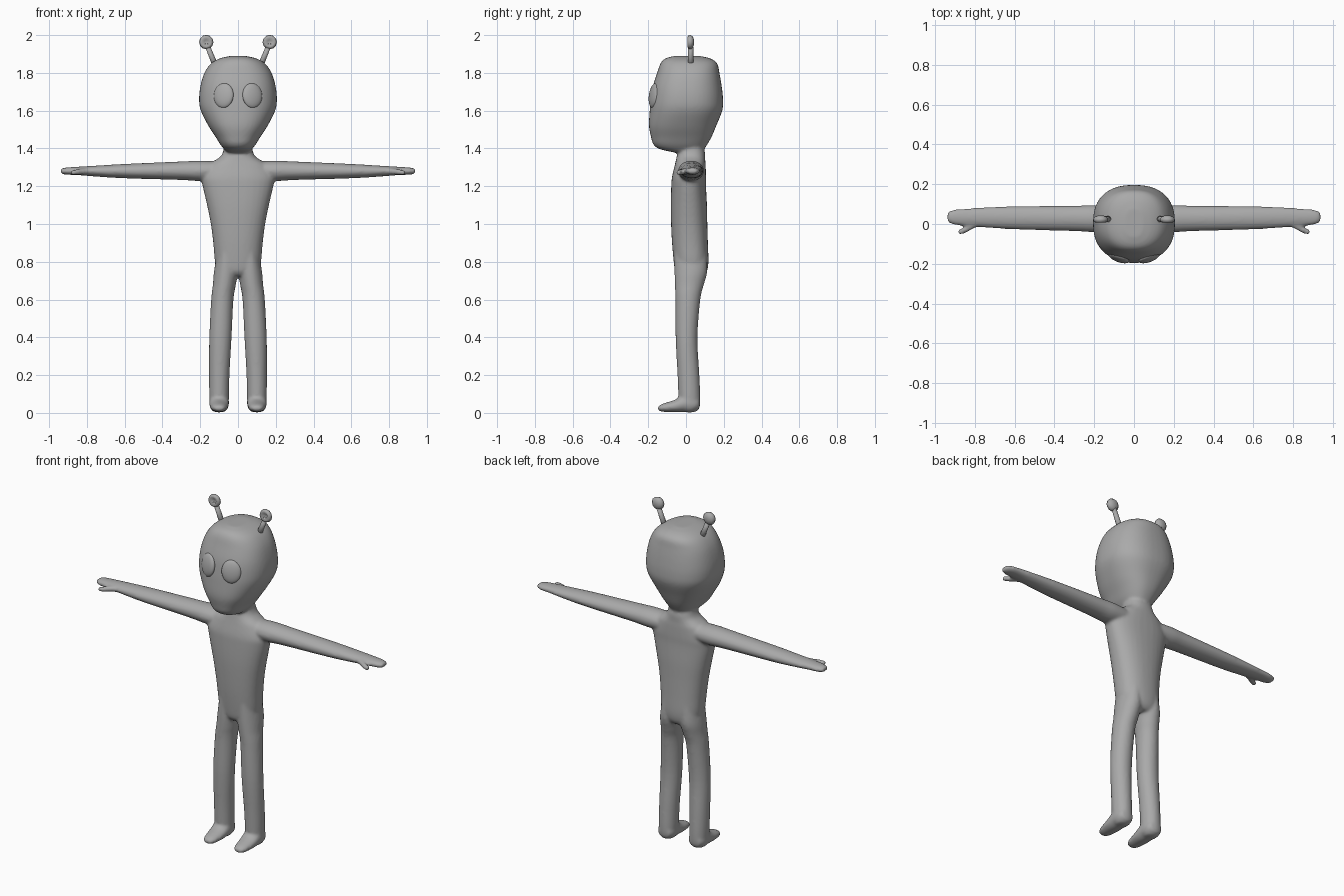
import bpy, bmesh, math
from mathutils import Matrix, Vector

grey = bpy.data.materials.new("matte grey")
grey.diffuse_color = (0.4, 0.4, 0.4, 1)


def catmull(a, b, c, d, t):
    return [0.5 * (2 * q + (r - p) * t + (2 * p - 5 * q + 4 * r - s) * t * t
                   + (3 * q - p - 3 * r + s) * t ** 3)
            for p, q, r, s in zip(a, b, c, d)]


def loft(bm, axis, rings, sign=1, power=2.0, sub=5, sides=32):
    """Closed skin through rings (position, centre u, centre v, radius u, radius v)."""
    fine = []
    for i in range(len(rings) - 1):
        a, d = rings[max(i - 1, 0)], rings[min(i + 2, len(rings) - 1)]
        fine += [catmull(a, rings[i], rings[i + 1], d, k / sub) for k in range(sub)]
    fine.append(rings[-1])
    loops = []
    for p, cu, cv, ru, rv in fine:
        loop = []
        for k in range(sides):
            t = 2 * math.pi * k / sides
            c, s = math.cos(t), math.sin(t)
            u = cu + ru * math.copysign(abs(c) ** (2 / power), c)
            v = cv + rv * math.copysign(abs(s) ** (2 / power), s)
            x, y, z = {"x": (p, u, v), "y": (u, p, v), "z": (u, v, p)}[axis]
            loop.append(bm.verts.new((x * sign, y, z)))
        loops.append(loop)
    faces = [bm.faces.new(loops[0]), bm.faces.new(loops[-1])]
    for a, b in zip(loops, loops[1:]):
        for k in range(sides):
            n = (k + 1) % sides
            faces.append(bm.faces.new((a[k], a[n], b[n], b[k])))
    bmesh.ops.recalc_face_normals(bm, faces=faces)


def finish(bm, name):
    me = bpy.data.meshes.new(name)
    bm.to_mesh(me)
    bm.free()
    me.materials.append(grey)
    me.polygons.foreach_set("use_smooth", [True] * len(me.polygons))
    ob = bpy.data.objects.new(name, me)
    bpy.context.collection.objects.link(ob)
    return ob


body = bmesh.new()

# head, squarish in plan, tapering to the chin
loft(body, "z", [
    (1.375, 0, 0.02, 0.055, 0.06), (1.395, 0, -0.02, 0.072, 0.115),
    (1.42, 0, -0.03, 0.093, 0.142), (1.46, 0, -0.025, 0.118, 0.16),
    (1.52, 0, -0.018, 0.157, 0.178), (1.6, 0, 0, 0.197, 0.192),
    (1.66, 0, 0.005, 0.206, 0.191), (1.73, 0, 0.007, 0.199, 0.182),
    (1.8, 0, 0.012, 0.178, 0.165), (1.85, 0, 0.015, 0.143, 0.15),
    (1.876, 0, 0.01, 0.098, 0.12), (1.889, 0, 0.005, 0.045, 0.07)],
    power=2.4, sides=48)

# neck and torso
loft(body, "z", [
    (1.43, 0, 0.025, 0.07, 0.06), (1.38, 0, 0.028, 0.08, 0.072),
    (1.355, 0, 0.026, 0.095, 0.076), (1.335, 0, 0.024, 0.125, 0.078),
    (1.31, 0, 0.022, 0.16, 0.082), (1.25, 0, 0.016, 0.193, 0.09),
    (1.2, 0, 0.014, 0.187, 0.092), (1.1, 0, 0.015, 0.164, 0.096),
    (1.0, 0, 0.017, 0.144, 0.096), (0.9, 0, 0.021, 0.131, 0.095),
    (0.8, 0, 0.027, 0.122, 0.092), (0.75, 0, 0.027, 0.105, 0.084),
    (0.725, 0, 0.027, 0.07, 0.065)], power=2.3)

for s in (1, -1):
    # leg
    loft(body, "z", [
        (0.85, 0.06, 0.024, 0.05, 0.085), (0.75, 0.064, 0.026, 0.063, 0.087),
        (0.68, 0.072, 0.018, 0.061, 0.077), (0.6, 0.083, 0.01, 0.059, 0.066),
        (0.4, 0.093, 0.003, 0.059, 0.058), (0.2, 0.099, 0.013, 0.054, 0.058),
        (0.08, 0.1, 0.018, 0.052, 0.058), (0.03, 0.1, 0.018, 0.049, 0.054),
        (0.006, 0.1, 0.018, 0.03, 0.034)], sign=s)
    # foot
    loft(body, "y", [
        (-0.149, 0.1, 0.024, 0.018, 0.01), (-0.125, 0.1, 0.027, 0.037, 0.021),
        (-0.06, 0.1, 0.036, 0.049, 0.033), (-0.01, 0.1, 0.05, 0.052, 0.047),
        (0.04, 0.1, 0.048, 0.05, 0.045), (0.07, 0.1, 0.05, 0.034, 0.032)], sign=s)
    # arm and hand
    loft(body, "x", [
        (0.08, 0.026, 1.28, 0.062, 0.05), (0.2, 0.027, 1.281, 0.068, 0.054),
        (0.3, 0.028, 1.282, 0.064, 0.049), (0.6, 0.031, 1.28, 0.058, 0.038),
        (0.75, 0.033, 1.28, 0.051, 0.029), (0.85, 0.033, 1.281, 0.044, 0.022),
        (0.91, 0.034, 1.28, 0.037, 0.019), (0.938, 0.034, 1.28, 0.024, 0.013)], sign=s)
    # thumb
    loft(body, "x", [
        (0.78, 0.01, 1.28, 0.02, 0.018), (0.82, -0.012, 1.278, 0.018, 0.016),
        (0.86, -0.034, 1.274, 0.016, 0.015), (0.885, -0.04, 1.272, 0.012, 0.012)], sign=s)

# fuse the limbs into one soft skin
ob = finish(body, "body")
fuse = ob.modifiers.new("fuse", "REMESH")
fuse.mode = "VOXEL"
fuse.voxel_size = 0.008
fuse.use_smooth_shade = True
soft = ob.modifiers.new("soften", "SMOOTH")
soft.factor = 0.5
soft.iterations = 7

for s, side in ((1, "left"), (-1, "right")):
    # antenna stalk with a dished disc at its tip
    bm = bmesh.new()
    loft(bm, "z", [(1.82, 0.112, 0.025, 0.017, 0.016),
                   (1.955, 0.167, 0.025, 0.014, 0.013)], sign=s, sub=1, sides=12)
    loft(bm, "y", [
        (0.016, 0.168, 1.963, 0.012, 0.012), (0.007, 0.168, 1.963, 0.024, 0.024),
        (0.011, 0.168, 1.963, 0.034, 0.034), (0.025, 0.168, 1.963, 0.038, 0.038),
        (0.037, 0.168, 1.963, 0.028, 0.028), (0.043, 0.168, 1.963, 0.012, 0.012)],
        sign=s, sub=1, sides=12)
    finish(bm, side + "_antenna")

    # eye, a flattened oval lying on the face
    bm = bmesh.new()
    place = (Matrix.Translation(Vector((s * 0.076, -0.17, 1.68)))
             @ Matrix.Rotation(math.radians(20 * s), 4, "Z")
             @ Matrix.Rotation(math.radians(-8), 4, "X")
             @ Matrix.Diagonal((0.055, 0.02, 0.066, 1)))
    bmesh.ops.create_uvsphere(bm, u_segments=24, v_segments=16, radius=1, matrix=place)
    finish(bm, side + "_eye")
